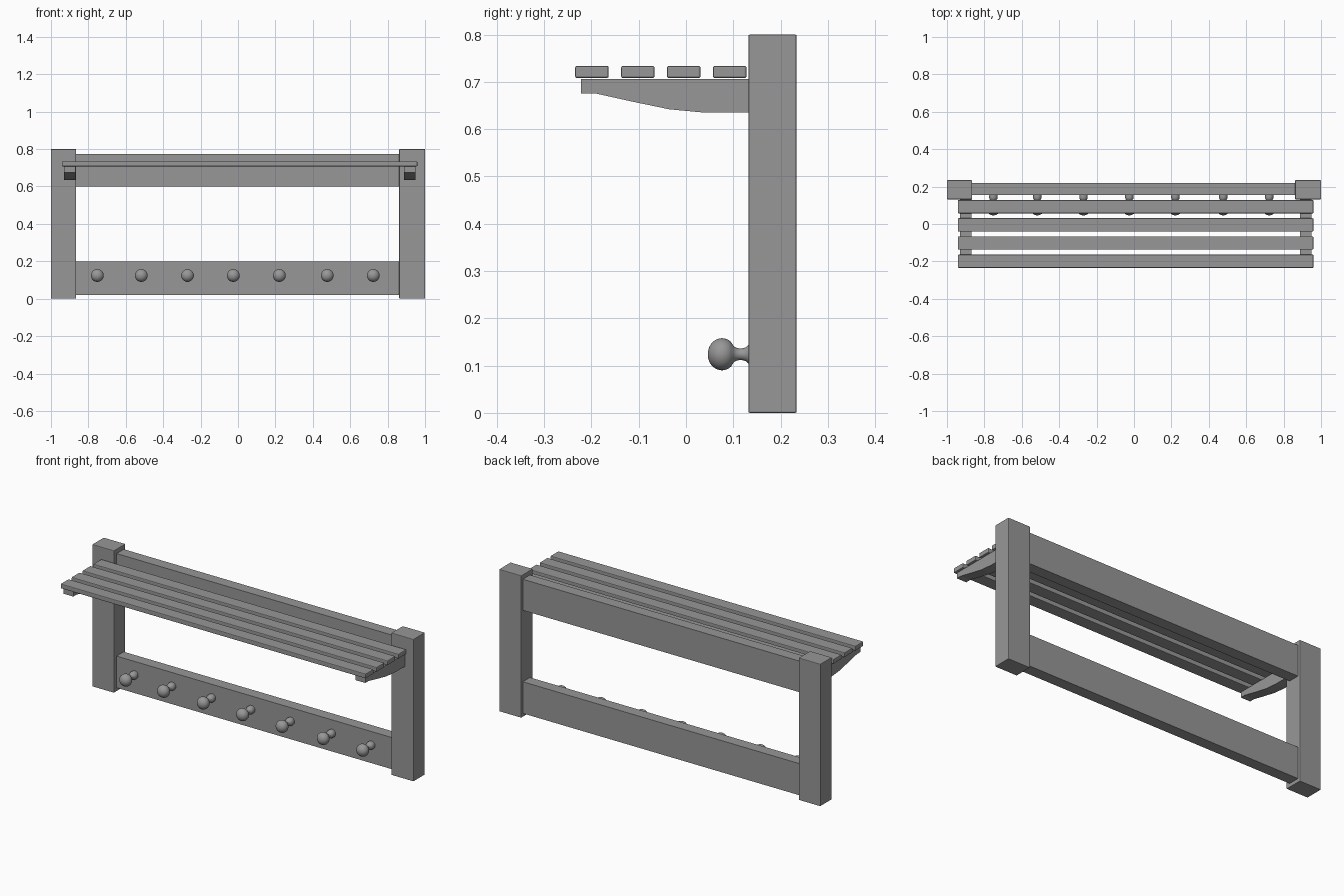
import bpy, bmesh, math

if "Cube" in bpy.data.objects:
    bpy.data.objects.remove(bpy.data.objects["Cube"])

# Dark grey paint shared by every part
paint = bpy.data.materials.new("dark_grey")
paint.diffuse_color = (0.31, 0.31, 0.31, 1)
paint.use_nodes = True
paint.node_tree.nodes["Principled BSDF"].inputs["Base Color"].default_value = paint.diffuse_color


def finish(name, bm, bevel=0.0):
    bmesh.ops.recalc_face_normals(bm, faces=bm.faces)
    me = bpy.data.meshes.new(name)
    bm.to_mesh(me)
    bm.free()
    me.materials.append(paint)
    ob = bpy.data.objects.new(name, me)
    bpy.context.collection.objects.link(ob)
    if bevel:
        m = ob.modifiers.new("bevel", "BEVEL")
        m.width = bevel
        m.segments = 2
    return ob


def box(name, x, y, z, bevel=0.0):
    bm = bmesh.new()
    bmesh.ops.create_cube(bm, size=1)
    for v in bm.verts:
        for i, (a, b) in enumerate((x, y, z)):
            v.co[i] = a if v.co[i] < 0 else b
    return finish(name, bm, bevel)


def bracket(name, x0, x1):
    pts = [(-0.222, 0.706), (-0.222, 0.676), (-0.193, 0.676), (-0.112, 0.658),
           (-0.035, 0.642), (0.04, 0.635), (0.135, 0.635), (0.135, 0.706)]
    bm = bmesh.new()
    face = bm.faces.new([bm.verts.new((x0, y, z)) for y, z in pts])
    ext = bmesh.ops.extrude_face_region(bm, geom=[face])
    for v in ext["geom"]:
        if isinstance(v, bmesh.types.BMVert):
            v.co.x = x1
    return finish(name, bm)


def knob(name, x, z, seg=32):
    # (y, radius) profile: round head, narrow neck, flared foot
    cy, ry, rz = 0.076, 0.030, 0.034
    prof = [(cy - ry * math.cos(math.radians(a)), rz * math.sin(math.radians(a)))
            for a in range(0, 131, 10)]
    prof += [(0.101, 0.017), (0.107, 0.0135), (0.114, 0.0122), (0.121, 0.0128),
             (0.127, 0.015), (0.131, 0.019), (0.136, 0.0215), (0.145, 0.0225), (0.158, 0.0215)]
    bm = bmesh.new()
    verts = [bm.verts.new((x, y, z + r)) for y, r in prof]
    edges = [bm.edges.new(p) for p in zip(verts, verts[1:])]
    bmesh.ops.spin(bm, geom=verts + edges, cent=(x, 0, z), axis=(0, 1, 0),
                   angle=math.tau, steps=seg)
    bmesh.ops.remove_doubles(bm, verts=bm.verts, dist=0.0003)
    for f in bm.faces:
        f.smooth = True
    return finish(name, bm)


# Upright posts
box("left_post", (-1, -0.865), (0.132, 0.234), (0, 0.8), 0.003)
box("right_post", (0.862, 1), (0.132, 0.234), (0, 0.8), 0.003)

# Back rails between the posts
box("top_rail", (-0.87, 0.867), (0.156, 0.22), (0.6, 0.775))
box("bottom_rail", (-0.87, 0.867), (0.156, 0.22), (0.02, 0.198))

# Shelf brackets
bracket("left_bracket", -0.93, -0.870)
bracket("right_bracket", 0.888, 0.948)

# Shelf slats
for i in range(4):
    y = -0.2345 + i * 0.0972
    box(f"shelf_slat_{i + 1}", (-0.941, 0.959), (y, y + 0.071), (0.708, 0.734), 0.004)

# Coat knobs
for i, x in enumerate((-0.752, -0.517, -0.27, -0.025, 0.221, 0.477, 0.723)):
    knob(f"coat_knob_{i + 1}", x, 0.124)
